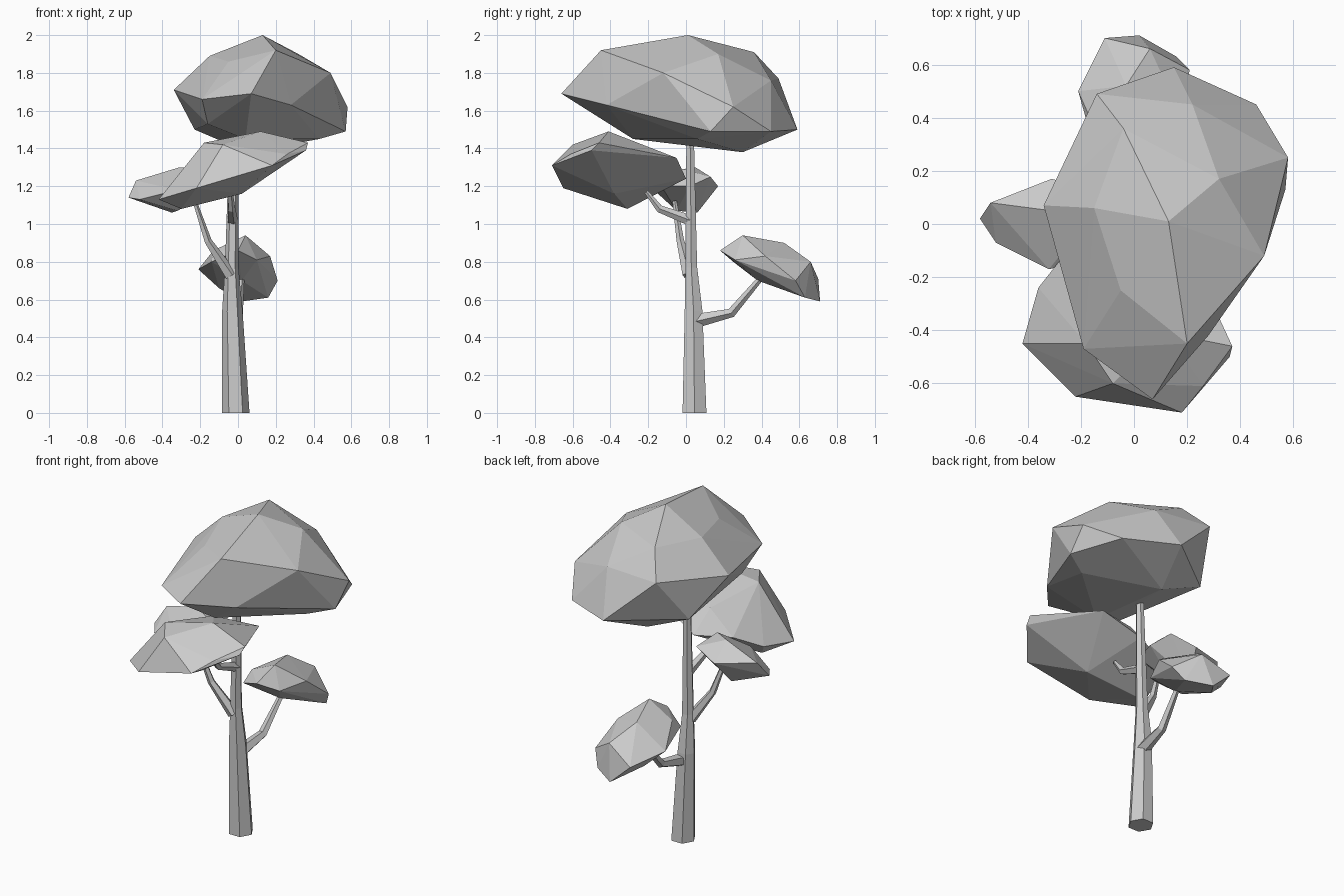
import bpy, bmesh, math
from mathutils import Vector


def finish(name, bm):
    bmesh.ops.recalc_face_normals(bm, faces=bm.faces)
    mesh = bpy.data.meshes.new(name)
    bm.to_mesh(mesh)
    bm.free()
    obj = bpy.data.objects.new(name, mesh)
    bpy.context.collection.objects.link(obj)
    return obj


def limb(name, path, sides):
    """Faceted tapering tube through (x, y, z, radius) stations."""
    bm = bmesh.new()
    pts = [Vector(p[:3]) for p in path]
    rings = []
    for i, p in enumerate(pts):
        axis = pts[min(i + 1, len(pts) - 1)] - pts[max(i - 1, 0)]
        turn = Vector((0, 0, 1)).rotation_difference(axis.normalized())
        ring = []
        for k in range(sides):
            a = 2 * math.pi * k / sides
            co = p + turn @ Vector((math.cos(a), math.sin(a), 0)) * path[i][3]
            if p.z == 0:
                co.z = 0          # flat foot on the ground
            ring.append(bm.verts.new(co))
        rings.append(ring)
    for a, b in zip(rings, rings[1:]):
        for k in range(sides):
            n = (k + 1) % sides
            bm.faces.new((a[k], a[n], b[n], b[k]))
    bm.faces.new(rings[0][::-1])
    bm.faces.new(rings[-1])
    return finish(name, bm)


def foliage(name, corners):
    """Angular leaf clump: faceted hull around its corner points."""
    bm = bmesh.new()
    for c in corners:
        bm.verts.new(c)
    bmesh.ops.convex_hull(bm, input=bm.verts)
    bmesh.ops.delete(bm, geom=[v for v in bm.verts if not v.link_faces],
                     context='VERTS')
    return finish(name, bm)


# Trunk and its three branches
limb("trunk", [(-0.012, 0.045, 0, 0.073), (-0.03, 0.04, 0.54, 0.054),
               (-0.033, 0.028, 0.77, 0.036), (-0.023, 0.022, 1.46, 0.023)], 6)
limb("back_branch", [(-0.02, 0.04, 0.485, 0.04), (0.0, 0.24, 0.53, 0.026),
                     (0.02, 0.41, 0.73, 0.015)], 5)
limb("left_branch", [(-0.04, 0.015, 0.73, 0.035), (-0.16, -0.03, 0.91, 0.021),
                     (-0.23, -0.06, 1.12, 0.012)], 5)
limb("front_branch", [(-0.03, 0.02, 1.02, 0.03), (-0.035, -0.14, 1.08, 0.021),
                      (-0.04, -0.21, 1.17, 0.012)], 5)

# Large crown
foliage("crown", [
    (0.13, 0.01, 2.0), (0.32, 0.17, 1.9), (-0.15, 0.06, 1.89),
    (-0.05, -0.25, 1.86), (0.2, -0.45, 1.92), (-0.04, 0.36, 1.91),
    (0.49, -0.12, 1.8), (-0.14, 0.49, 1.77), (0.22, 0.45, 1.76),
    (0.07, -0.66, 1.69), (-0.34, 0.07, 1.71), (0.28, -0.42, 1.63),
    (0.46, 0.45, 1.49), (0.58, 0.25, 1.62), (0.15, 0.59, 1.5),
    (0.57, 0.13, 1.49), (0.43, 0.06, 1.45), (-0.19, -0.47, 1.66),
    (-0.16, -0.32, 1.53), (0.04, -0.28, 1.45), (-0.01, 0.02, 1.43),
    (0.05, 0.3, 1.38), (-0.23, 0.3, 1.5)])

# Tilted front clump
foliage("front_clump", [
    (0.18, -0.71, 1.31), (-0.22, -0.65, 1.19), (-0.42, -0.45, 1.13),
    (-0.3, -0.31, 1.08), (-0.36, -0.24, 1.16), (-0.05, 0.0, 1.24),
    (0.02, -0.38, 1.16), (0.37, -0.46, 1.43), (0.36, -0.5, 1.39),
    (0.12, -0.41, 1.49), (-0.18, -0.45, 1.43), (-0.08, -0.6, 1.42),
    (-0.25, -0.1, 1.24), (0.18, -0.05, 1.35), (-0.08, -0.12, 1.37),
    (0.26, -0.61, 1.37)])

# Small left clump
foliage("left_clump", [
    (-0.58, 0.02, 1.14), (-0.54, 0.08, 1.23), (-0.31, 0.05, 1.3),
    (-0.31, 0.17, 1.2), (-0.16, 0.13, 1.25), (-0.52, -0.07, 1.13),
    (-0.32, -0.17, 1.18), (-0.14, -0.13, 1.2), (-0.35, 0.06, 1.06),
    (-0.32, -0.05, 1.07), (-0.1, 0.02, 1.2), (-0.2, -0.02, 1.29)])

# Low back clump
foliage("back_clump", [
    (0.04, 0.3, 0.94), (0.0, 0.18, 0.86), (-0.13, 0.32, 0.86),
    (-0.14, 0.25, 0.8), (0.17, 0.42, 0.83), (-0.03, 0.52, 0.9),
    (-0.21, 0.5, 0.76), (-0.11, 0.7, 0.71), (0.02, 0.71, 0.59),
    (0.21, 0.58, 0.7), (0.16, 0.63, 0.61), (0.06, 0.66, 0.8),
    (0.02, 0.38, 0.7), (-0.1, 0.55, 0.66), (0.1, 0.26, 0.81)])
